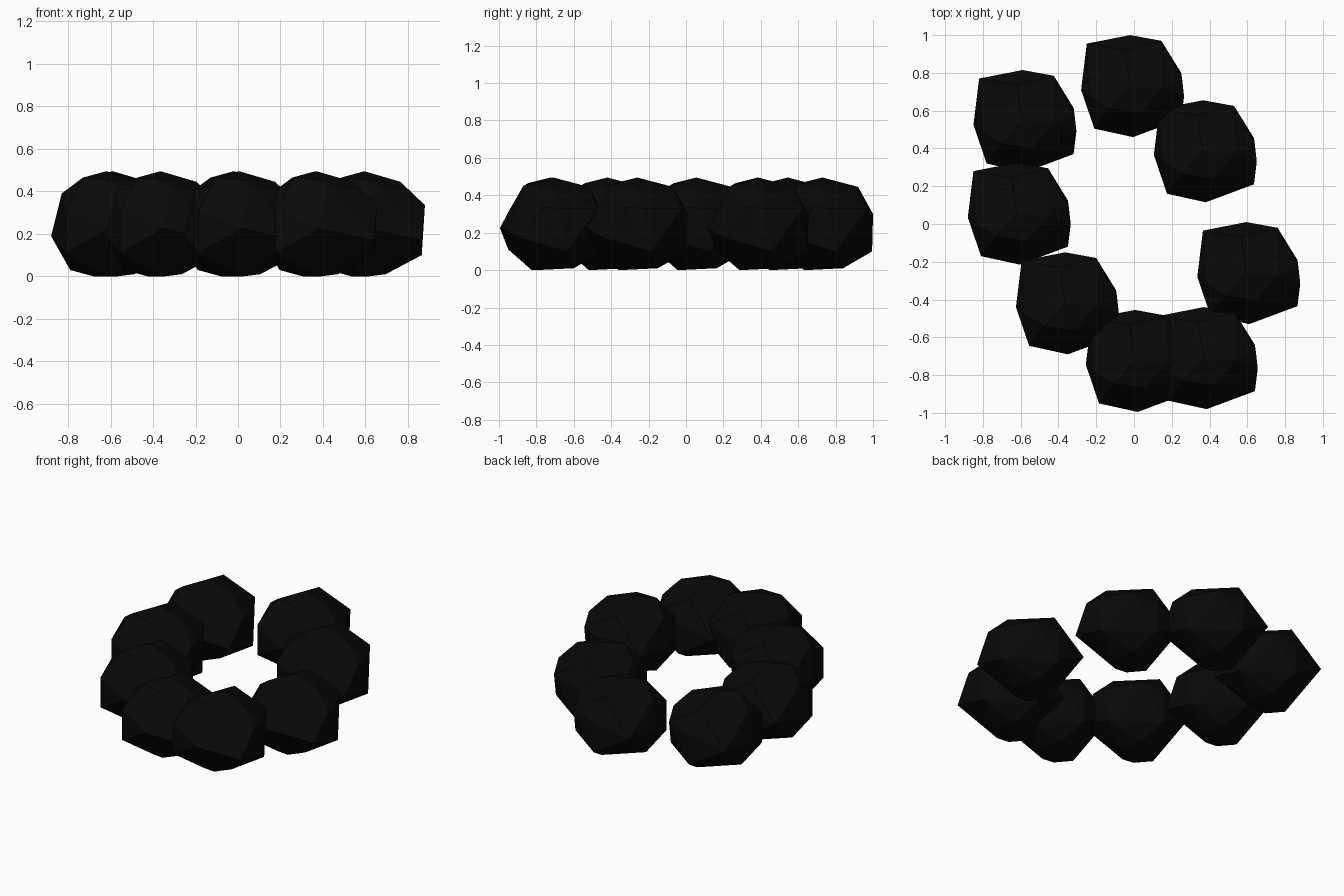
import bpy, bmesh, math

cube = bpy.data.objects.get("Cube")
if cube:
    bpy.data.objects.remove(cube, do_unlink=True)

# Charred stone colour
coal = bpy.data.materials.new("near_black_stone")
coal.use_nodes = True
colour = (0.0025, 0.0025, 0.0025, 1)
coal.diffuse_color = colour
bsdf = next(n for n in coal.node_tree.nodes if n.type == 'BSDF_PRINCIPLED')
bsdf.inputs["Base Color"].default_value = colour
bsdf.inputs["Roughness"].default_value = 0.9

# Corners of one faceted stone, measured from its rearmost corner
crown = [(0, -.27, .495), (-.03, -.08, .445), (.17, -.28, .445),
         (-.11, -.39, .465), (.05, -.415, .45), (-.21, -.33, .39)]
girdle = [(-.23, -.045, .23), (0, 0, .3), (.165, -.03, .33), (.275, -.235, .33),
          (.285, -.325, .335), (.27, -.445, .17), (.015, -.54, .225),
          (-.19, -.495, .31), (-.19, -.495, .11), (-.26, -.29, .19)]
base = [(0, -.005, .1), (.27, -.2, .1), (.1, -.3, .01), (.02, -.37, 0),
        (-.06, -.36, 0), (.05, -.16, .01), (-.17, -.31, .03)]

# Wrap the corners in a closed hull and merge near-flat facets
bm = bmesh.new()
for point in crown + girdle + base:
    bm.verts.new(point)
hull = bmesh.ops.convex_hull(bm, input=bm.verts[:])
inner = {v for v in hull["geom_interior"] + hull["geom_unused"]
         if isinstance(v, bmesh.types.BMVert) and v.is_valid}
bmesh.ops.delete(bm, geom=list(inner), context='VERTS')
bmesh.ops.dissolve_limit(bm, angle_limit=math.radians(4),
                         verts=bm.verts[:], edges=bm.edges[:])
bmesh.ops.recalc_face_normals(bm, faces=bm.faces[:])
stone_mesh = bpy.data.meshes.new("stone")
bm.to_mesh(stone_mesh)
bm.free()
stone_mesh.materials.append(coal)

# Uneven ring of identical stones
ring = [(-.59, .815), (-.02, 1), (.365, .655), (.595, .01),
        (.37, -.44), (.005, -.455), (-.365, -.15), (-.62, .325)]
for number, (x, y) in enumerate(ring, 1):
    stone = bpy.data.objects.new(f"ring_stone_{number}", stone_mesh)
    stone.location = (x, y, 0)
    bpy.context.collection.objects.link(stone)
